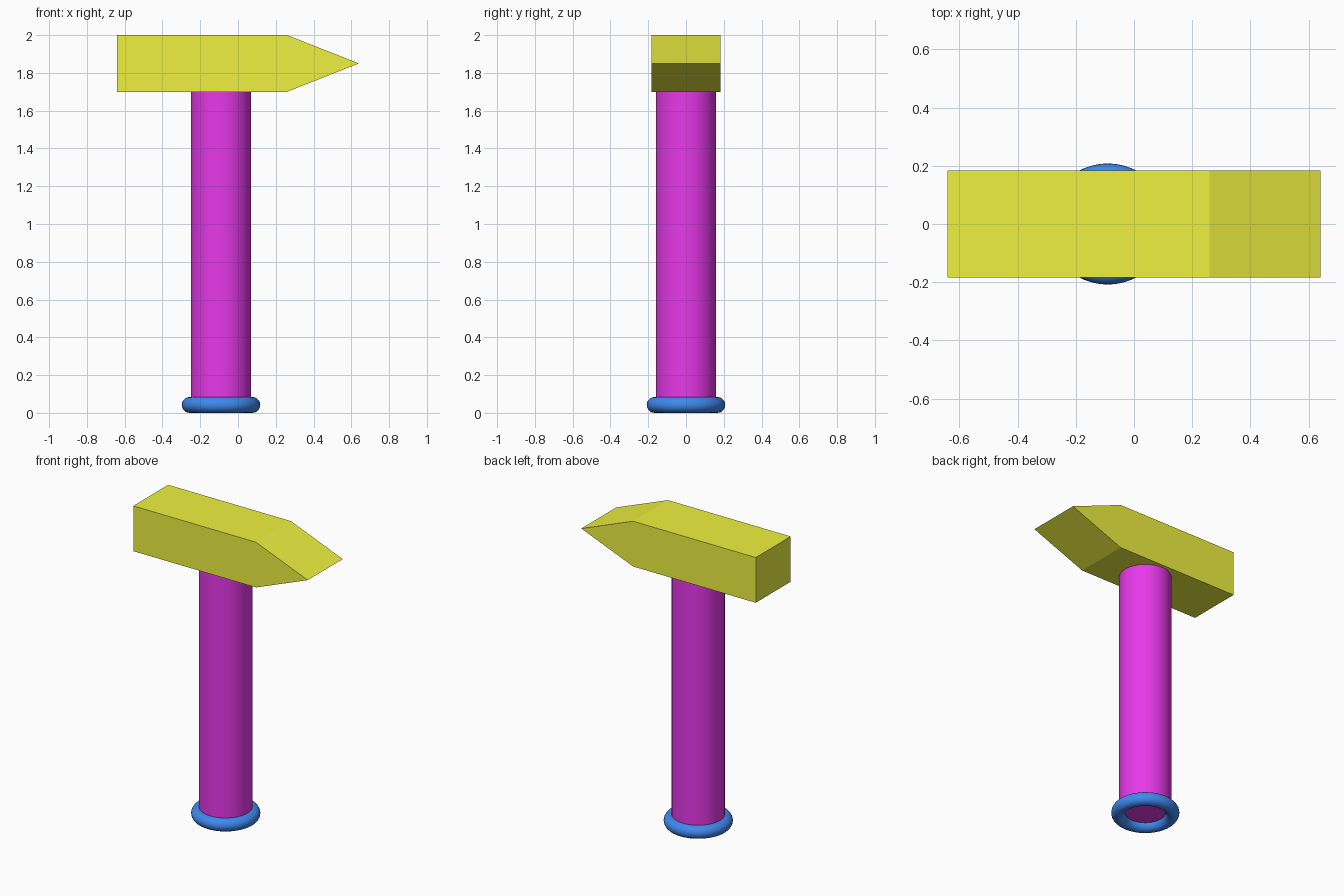
import bpy, bmesh

if "Cube" in bpy.data.objects:
    bpy.data.objects.remove(bpy.data.objects["Cube"])


def colour(obj, name, rgb):
    mat = bpy.data.materials.new(name)
    mat.diffuse_color = (*rgb, 1)
    mat.use_nodes = True
    mat.node_tree.nodes["Principled BSDF"].inputs["Base Color"].default_value = mat.diffuse_color
    obj.data.materials.append(mat)


def smooth(obj):
    bpy.context.view_layer.objects.active = obj
    obj.select_set(True)
    bpy.ops.object.shade_smooth_by_angle()
    obj.select_set(False)


HANDLE_X = -0.09

# Handle: round shaft from the middle of the ring up into the head
bottom, top = 0.042, 1.71
bpy.ops.mesh.primitive_cylinder_add(vertices=48, radius=0.16, depth=top - bottom,
                                    location=(HANDLE_X, 0, (top + bottom) / 2))
handle = bpy.context.object
handle.name = "handle"
smooth(handle)
colour(handle, "magenta", (0.80, 0.04, 0.82))

# Ring around the handle's foot
bpy.ops.mesh.primitive_torus_add(major_radius=0.166, minor_radius=0.042,
                                 major_segments=48, minor_segments=20,
                                 location=(HANDLE_X, 0, 0.042))
ring = bpy.context.object
ring.name = "end_ring"
smooth(ring)
colour(ring, "blue", (0.05, 0.25, 0.85))

# Head: side profile with a wedge point, extruded across its width
half = 0.183
profile = [(-0.64, 1.7), (0.26, 1.7), (0.64, 1.85), (0.26, 2.0), (-0.64, 2.0)]
bm = bmesh.new()
face = bm.faces.new([bm.verts.new((x, -half, z)) for x, z in profile])
side = bmesh.ops.extrude_face_region(bm, geom=[face])["geom"]
bmesh.ops.translate(bm, vec=(0, 2 * half, 0),
                    verts=[v for v in side if isinstance(v, bmesh.types.BMVert)])
# Restore the near cap if the extrusion removed it
bmesh.ops.holes_fill(bm, edges=[e for e in bm.edges if e.is_boundary])
bmesh.ops.recalc_face_normals(bm, faces=bm.faces)
mesh = bpy.data.meshes.new("head")
bm.to_mesh(mesh)
bm.free()
head = bpy.data.objects.new("head", mesh)
bpy.context.collection.objects.link(head)
colour(head, "yellow", (0.86, 0.88, 0.05))
